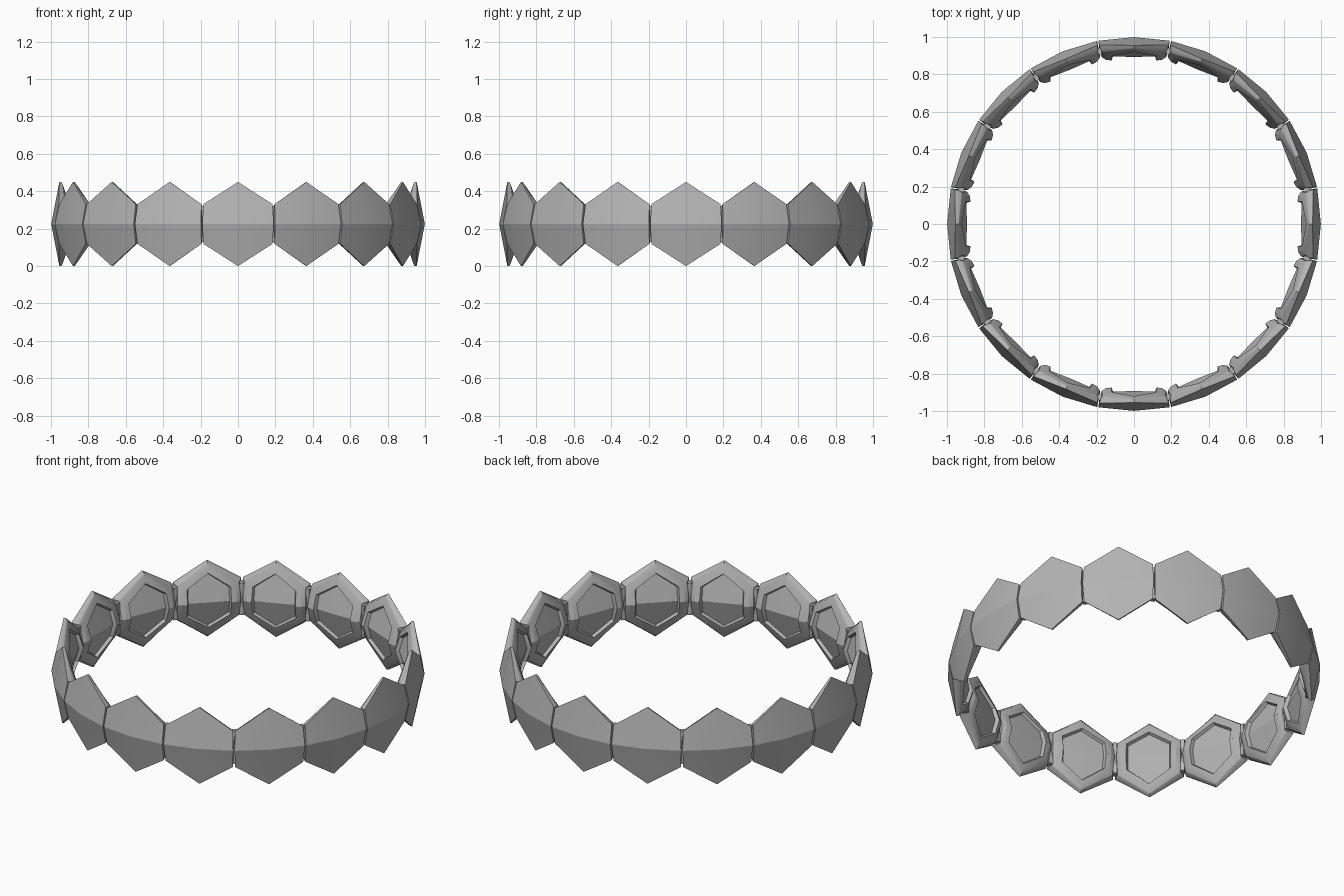
import bpy, bmesh, math
from mathutils import Matrix

if "Cube" in bpy.data.objects:
    bpy.data.objects.remove(bpy.data.objects["Cube"])

LINKS = 16
MID_Z = 0.225
STEP = 2 * math.pi / LINKS

metal = bpy.data.materials.new("grey_metal")
metal.use_nodes = True
GREY = (0.46, 0.46, 0.46, 1)
metal.diffuse_color = GREY
metal.node_tree.nodes["Principled BSDF"].inputs["Base Color"].default_value = GREY


def ring(bm, mid, corner, tip):
    """Eight-point outline: mid = (x, r), corner = (x, z, r), tip = (z, r)."""
    (mx, mr), (cx, cz, cr), (tz, tr) = mid, corner, tip
    pts = [(mx, 0, mr), (cx, cz, cr), (0, tz, tr), (-cx, cz, cr),
           (-mx, 0, mr), (-cx, -cz, cr), (0, -tz, tr), (cx, -cz, cr)]
    return [bm.verts.new((x, -r, MID_Z + z)) for x, z, r in pts]


def fan(bm, loop, radius):
    centre = bm.verts.new((0, -radius, MID_Z))
    for i, v in enumerate(loop):
        bm.faces.new((centre, v, loop[(i + 1) % len(loop)]))


def finish(bm, name):
    bmesh.ops.recalc_face_normals(bm, faces=bm.faces)
    mesh = bpy.data.meshes.new(name)
    bm.to_mesh(mesh)
    bm.free()
    mesh.materials.append(metal)
    return mesh


# Hexagonal link: ridged front, tapered edge, raised rim and sunken back panel
bm = bmesh.new()
rings = [
    ring(bm, (0.191, 0.980), (0.185, 0.106, 0.958), (0.225, 0.955)),  # front edge
    ring(bm, (0.183, 0.922), (0.178, 0.100, 0.935), (0.223, 0.943)),  # back edge
    ring(bm, (0.172, 0.892), (0.168, 0.098, 0.920), (0.212, 0.937)),  # rounded rim
    ring(bm, (0.150, 0.878), (0.148, 0.092, 0.907), (0.188, 0.929)),
    ring(bm, (0.120, 0.874), (0.119, 0.080, 0.899), (0.160, 0.920)),  # recess lip
    ring(bm, (0.112, 0.896), (0.111, 0.075, 0.917), (0.152, 0.937)),  # recess floor
]
fan(bm, rings[0], 0.999)
for a, b in zip(rings, rings[1:]):
    for i in range(8):
        j = (i + 1) % 8
        bm.faces.new((a[i], a[j], b[j], b[i]))
fan(bm, rings[-1], 0.893)
link_mesh = finish(bm, "link")

# Slim hinge that closes the gap between two links
bm = bmesh.new()
bmesh.ops.create_cube(bm, size=1, matrix=Matrix.Translation((0, -0.942, MID_Z))
                      @ Matrix.Diagonal((0.022, 0.036, 0.19, 1)))
hinge_mesh = finish(bm, "hinge")

# Repeat around the band
bpy.ops.object.select_all(action='DESELECT')
for i in range(LINKS):
    for name, mesh, turn in (("link", link_mesh, i), ("hinge", hinge_mesh, i + 0.5)):
        ob = bpy.data.objects.new(f"{name}_{i + 1}", mesh)
        ob.rotation_euler.z = turn * STEP
        bpy.context.collection.objects.link(ob)
        if i == 0 and name == "link":
            ob.select_set(True)
            bpy.context.view_layer.objects.active = ob
bpy.ops.object.shade_smooth_by_angle(angle=math.radians(22))
